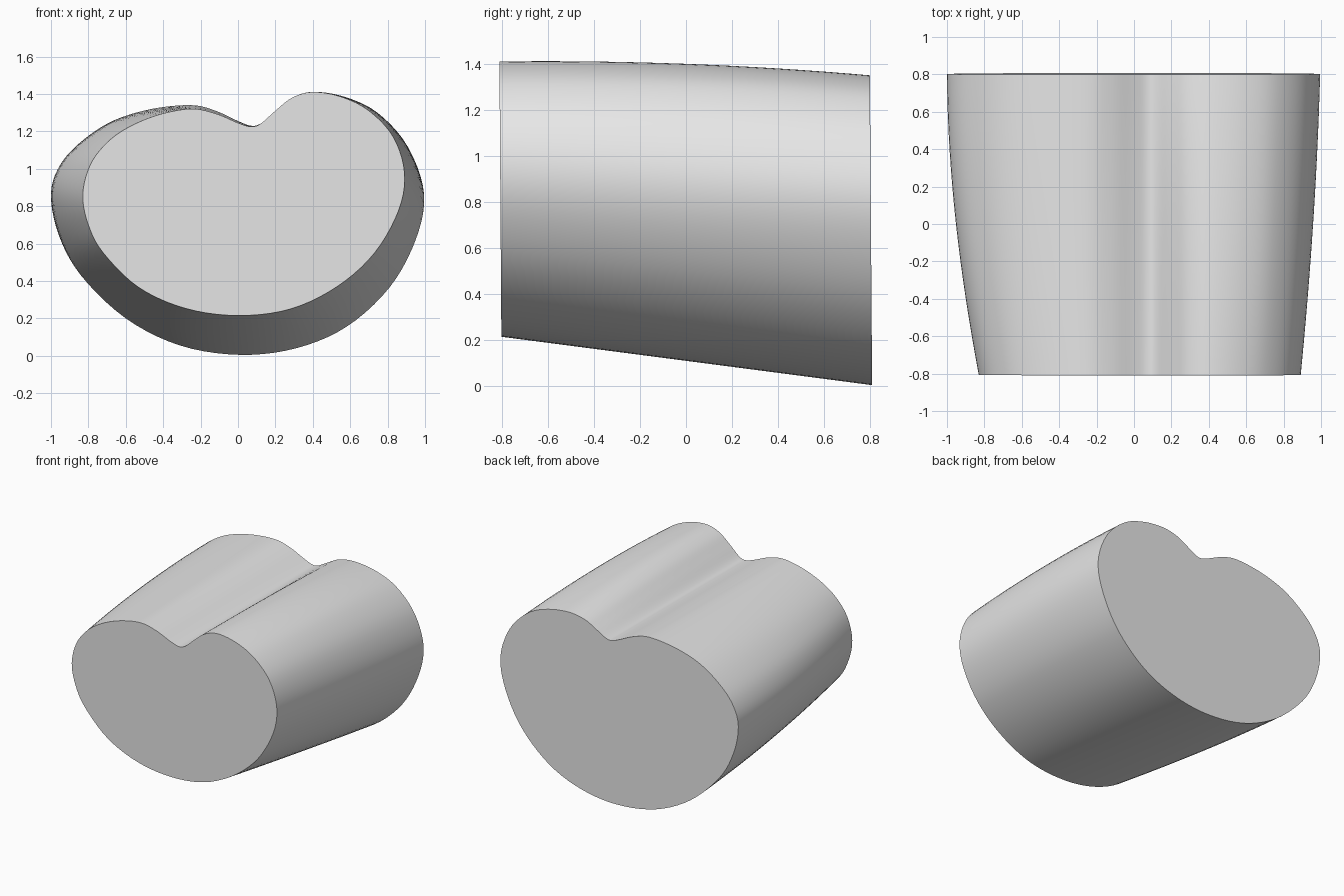
import bpy, bmesh, math
from mathutils import Vector

if "Cube" in bpy.data.objects:
    bpy.data.objects.remove(bpy.data.objects["Cube"])

# Matching outlines (x, z) of the narrow front end and the wide back end
FRONT = [(0.07, 1.225), (0.12, 1.24), (0.2, 1.31), (0.29, 1.38), (0.40, 1.41), (0.55, 1.385),
         (0.70, 1.31), (0.83, 1.17), (0.89, 0.98), (0.86, 0.78), (0.73, 0.55), (0.53, 0.37),
         (0.28, 0.25), (0, 0.215), (-0.28, 0.253), (-0.53, 0.365), (-0.72, 0.55), (-0.80, 0.70),
         (-0.83, 0.86), (-0.79, 1.02), (-0.70, 1.14), (-0.58, 1.225), (-0.42, 1.29),
         (-0.25, 1.32), (-0.12, 1.295), (0.0, 1.245)]
BACK = [(0.07, 1.23), (0.12, 1.24), (0.2, 1.285), (0.29, 1.33), (0.42, 1.35), (0.60, 1.325),
        (0.77, 1.25), (0.92, 1.09), (0.995, 0.86), (0.95, 0.62), (0.81, 0.365), (0.58, 0.155),
        (0.31, 0.04), (0.01, 0.005), (-0.31, 0.055), (-0.6, 0.20), (-0.84, 0.43), (-0.96, 0.65),
        (-1.0, 0.87), (-0.945, 1.03), (-0.82, 1.16), (-0.66, 1.26), (-0.46, 1.32),
        (-0.25, 1.34), (-0.12, 1.31), (0.0, 1.255)]
STEPS, RINGS = 5, 16


def smooth_loop(points):
    """Closed Catmull-Rom curve through the points."""
    p, n, out = [Vector(q) for q in points], len(points), []
    for i in range(n):
        a, b, c, d = p[i - 1], p[i], p[(i + 1) % n], p[(i + 2) % n]
        for s in range(STEPS):
            t = s / STEPS
            out.append(0.5 * (2 * b + (c - a) * t + (2 * a - 5 * b + 4 * c - d) * t * t
                              + (3 * b - a - 3 * c + d) * t ** 3))
    return out


# Loft the body from front to back with a gentle outward bow
front, back = smooth_loop(FRONT), smooth_loop(BACK)
bm = bmesh.new()
rings = []
for r in range(RINGS + 1):
    t = r / RINGS
    bow = 4 * t * (1 - t)
    ring = []
    for f, b in zip(front, back):
        q = f.lerp(b, t)
        x = q.x * (1 + bow * (0.04 if q.x < 0 else 0.015))
        lift = 0.02 * bow * min(1, max(0, (q.x - 0.1) / 0.25)) * min(1, max(0, (q.y - 0.9) / 0.4))
        y = -0.8 + 1.608 * t - 0.01 * q.y / 1.4
        ring.append(bm.verts.new((x, y, q.y + lift)))
    rings.append(ring)

n = len(front)
for lower, upper in zip(rings, rings[1:]):
    for i in range(n):
        j = (i + 1) % n
        bm.faces.new((lower[i], lower[j], upper[j], upper[i]))

# Flat end caps
bm.faces.new(rings[0])
bm.faces.new(rings[-1])
bmesh.ops.recalc_face_normals(bm, faces=bm.faces)

mesh = bpy.data.meshes.new("grooved_body")
bm.to_mesh(mesh)
bm.free()
body = bpy.data.objects.new("grooved_body", mesh)
bpy.context.collection.objects.link(body)

grey = bpy.data.materials.new("light grey")
grey.diffuse_color = (0.8, 0.8, 0.8, 1)
grey.use_nodes = True
grey.node_tree.nodes["Principled BSDF"].inputs["Base Color"].default_value = grey.diffuse_color
mesh.materials.append(grey)

# Smooth sides, crisp end edges
bpy.context.view_layer.objects.active = body
body.select_set(True)
bpy.ops.object.shade_smooth_by_angle(angle=math.radians(40))
